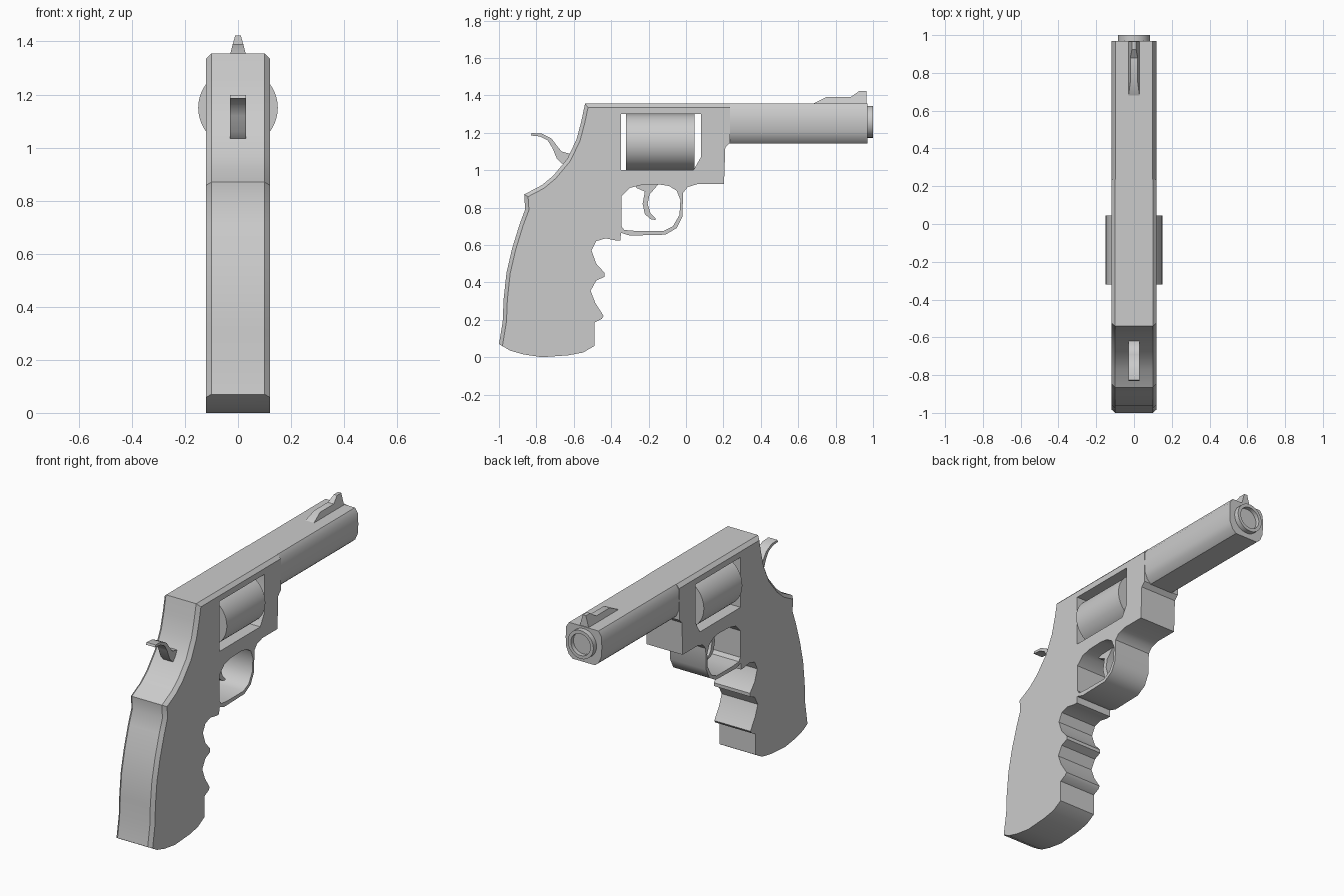
import bpy, bmesh, math
from mathutils import Matrix, Vector

if "Cube" in bpy.data.objects:
    bpy.data.objects.remove(bpy.data.objects["Cube"])


def finish(bm, name, angle=35):
    bmesh.ops.recalc_face_normals(bm, faces=bm.faces)
    me = bpy.data.meshes.new(name)
    bm.to_mesh(me)
    bm.free()
    ob = bpy.data.objects.new(name, me)
    bpy.context.collection.objects.link(ob)
    bpy.ops.object.select_all(action='DESELECT')
    bpy.context.view_layer.objects.active = ob
    ob.select_set(True)
    bpy.ops.object.shade_smooth_by_angle(angle=math.radians(angle))
    return ob


def slab(pts, half):
    """Side profile of (y, z) points, extruded across x."""
    bm = bmesh.new()
    f = bm.faces.new([bm.verts.new((-half, y, z)) for y, z in pts])
    r = bmesh.ops.extrude_face_region(bm, geom=[f])
    for v in r['geom']:
        if isinstance(v, bmesh.types.BMVert):
            v.co.x = half
    bmesh.ops.recalc_face_normals(bm, faces=bm.faces)
    return bm


def disc(radius, y0, y1, z, sides):
    """Round bar lying along y."""
    bm = bmesh.new()
    m = Matrix.Translation((0, (y0 + y1) / 2, z)) @ Matrix.Rotation(math.pi / 2, 4, 'X')
    bmesh.ops.create_cone(bm, cap_ends=True, segments=sides, radius1=radius,
                          radius2=radius, depth=y1 - y0, matrix=m)
    return bm


def cut(ob, pts):
    """Cut a side profile right through a part."""
    cutter = finish(slab(pts, 0.3), "cutter")
    cutter.hide_render = True
    mod = ob.modifiers.new("cut", 'BOOLEAN')
    mod.operation = 'DIFFERENCE'
    mod.solver = 'EXACT'
    mod.object = cutter
    bpy.context.view_layer.objects.active = ob
    bpy.ops.object.modifier_apply(modifier=mod.name)
    bpy.data.objects.remove(cutter, do_unlink=True)


# Frame, grip and trigger guard in one outline: back and top first
back = [(-1.0, .07), (-.98, .19), (-.975, .31), (-.96, .45), (-.93, .58), (-.89, .71),
        (-.86, .79), (-.865, .87), (-.77, .92), (-.71, .97), (-.635, 1.06),
        (-.585, 1.165), (-.56, 1.26), (-.54, 1.355), (.235, 1.355)]
front = [(.235, 1.145), (.21, 1.12), (.203, .925), (.06, .925), (.01, .91), (-.015, .88),
         (-.02, .75), (-.05, .69), (-.11, .655), (-.30, .65), (-.348, .665), (-.35, .625),
         (-.38, .625), (-.43, .635), (-.48, .62), (-.505, .57), (-.48, .50), (-.435, .45),
         (-.435, .43), (-.48, .41), (-.51, .355), (-.485, .29), (-.44, .22), (-.45, .205),
         (-.49, .185), (-.49, .06), (-.55, .025), (-.63, .01), (-.77, 0), (-.87, .015),
         (-.94, .035)]
bm = slab(back + front, 0.12)
rim = {(round(y, 3), round(z, 3)) for y, z in back}
edges = [e for e in bm.edges
         if abs(e.verts[0].co.x - e.verts[1].co.x) < .01
         and all((round(v.co.y, 3), round(v.co.z, 3)) in rim for v in e.verts)]
bmesh.ops.bevel(bm, geom=edges, offset=0.02, segments=1, affect='EDGES')
frame = finish(bm, "frame_and_grip")

# Cylinder window and finger opening
cut(frame, [(-.347, 1.0), (.04, 1.0), (.08, 1.07), (.08, 1.30), (-.347, 1.30)])
cut(frame, [(-.345, .70), (-.33, .68), (-.27, .675), (-.12, .675), (-.07, .70), (-.035, .76),
            (-.03, .84), (-.05, .89), (-.09, .915), (-.14, .923), (-.24, .92), (-.30, .905),
            (-.345, .86)])
bpy.ops.object.select_all(action='DESELECT')
frame.select_set(True)
bpy.context.view_layer.objects.active = frame
bpy.ops.object.shade_smooth_by_angle(angle=math.radians(35))

# Barrel: chamfered top, rounded belly
bm = bmesh.new()
half = [(.098, 1.355), (.118, 1.325), (.12, 1.26), (.117, 1.205), (.10, 1.165), (.075, 1.143)]
section = half + [(-x, z) for x, z in reversed(half)]
f = bm.faces.new([bm.verts.new((x, .21, z)) for x, z in section])
r = bmesh.ops.extrude_face_region(bm, geom=[f])
bmesh.ops.translate(bm, vec=Vector((0, .76, 0)),
                    verts=[v for v in r['geom'] if isinstance(v, bmesh.types.BMVert)])
finish(bm, "barrel")

# Muzzle ring with recessed bore
bm = disc(.085, .95, 1.0, 1.258, 32)
bmesh.ops.recalc_face_normals(bm, faces=bm.faces)
cap = max(bm.faces, key=lambda f: f.calc_center_median().y)
bmesh.ops.inset_individual(bm, faces=[cap], thickness=.02)
r = bmesh.ops.extrude_discrete_faces(bm, faces=[cap])
inner = r['faces'][0]
bmesh.ops.translate(bm, verts=inner.verts, vec=(0, -.025, 0))
finish(bm, "muzzle")

# Cylinder
finish(disc(.15, -.32, .045, 1.15, 48), "cylinder")

# Hammer
finish(slab([(-.83, 1.185), (-.825, 1.198), (-.77, 1.195), (-.72, 1.17), (-.69, 1.13),
             (-.665, 1.10), (-.63, 1.09), (-.58, 1.09), (-.60, 1.03), (-.665, 1.035),
             (-.69, 1.06), (-.715, 1.12), (-.74, 1.16), (-.78, 1.18)], .03), "hammer")

# Trigger
finish(slab([(-.28, .935), (-.265, .905), (-.22, .885), (-.232, .82), (-.22, .765), (-.19, .738),
             (-.163, .733), (-.163, .742), (-.19, .77), (-.205, .82), (-.195, .87), (-.16, .91),
             (-.14, .935)], .03), "trigger")

# Front sight, narrowing towards its top
bm = slab([(.67, 1.35), (.75, 1.39), (.88, 1.39), (.925, 1.422), (.965, 1.422), (.965, 1.35)], .03)
for v in bm.verts:
    v.co.x *= 1 - .65 * max(0, v.co.z - 1.355) / .067
finish(bm, "front_sight")
